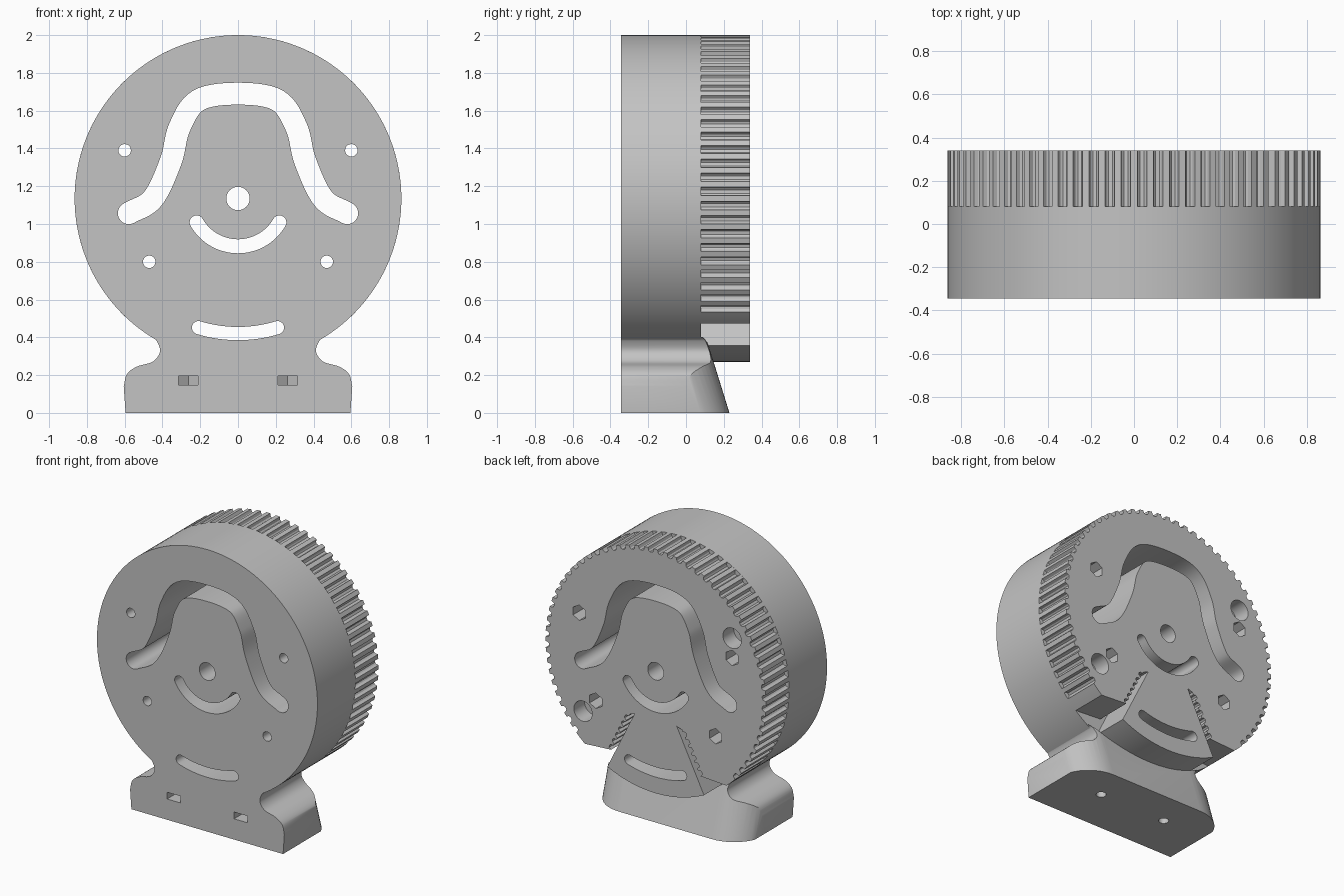
import bpy, bmesh
from math import sin, cos, pi, radians
from mathutils import Vector, Matrix

if "Cube" in bpy.data.objects:
    bpy.data.objects.remove(bpy.data.objects["Cube"])

AXLE_Z, RIM = 1.135, 0.865
FRONT, STEP, FLOOR, BACK = -0.345, 0.08, 0.22, 0.34

grey = bpy.data.materials.new("plain_grey")
grey.use_nodes = True
grey.diffuse_color = (0.55, 0.55, 0.55, 1)
grey.node_tree.nodes["Principled BSDF"].inputs["Base Color"].default_value = (0.55, 0.55, 0.55, 1)


def polar(deg, r):
    """Point around the axle, angle measured from straight down."""
    a = radians(deg)
    return Vector((r * sin(a), AXLE_Z - r * cos(a)))


def circle(x, y, r, n=32):
    return [Vector((x + r * sin(2 * pi * i / n), y + r * cos(2 * pi * i / n))) for i in range(n)]


def mirrored(half):
    """Close a right-hand outline with its mirror image."""
    return half + [Vector((-p.x, p.y)) for p in reversed(half)]


def smooth_path(pts, steps=8):
    pts = [Vector(p) for p in pts]
    ext = [2 * pts[0] - pts[1]] + pts + [2 * pts[-1] - pts[-2]]
    out = []
    for a, b, c, d in zip(ext, ext[1:], ext[2:], ext[3:]):
        for i in range(steps):
            t = i / steps
            out.append(0.5 * (2 * b + (c - a) * t + (2 * a - 5 * b + 4 * c - d) * t * t
                              + (3 * b - a - 3 * c + d) * t ** 3))
    return out + [pts[-1]]


def stroke(path, w):
    """Round-ended slot outline of half width w along a path."""
    out = []
    for line in (path, path[::-1]):
        for i, p in enumerate(line):
            t = (line[min(i + 1, len(line) - 1)] - line[max(i - 1, 0)]).normalized()
            n = Vector((-t.y, t.x))
            out.append(p + n * w)
        out += [p + (n * cos(pi * k / 12) + t * sin(pi * k / 12)) * w for k in range(1, 12)]
    return out


def slab(name, loops, lo, hi, upright=False):
    """Extrude outlines with holes along y, or along z when upright."""
    cu = bpy.data.curves.new(name, "CURVE")
    cu.dimensions, cu.fill_mode = "2D", "BOTH"
    cu.extrude = (hi - lo) / 2
    for loop in loops:
        sp = cu.splines.new("POLY")
        sp.points.add(len(loop) - 1)
        for pt, p in zip(sp.points, loop):
            pt.co = (p[0], p[1], 0, 1)
        sp.use_cyclic_u = True
    ob = bpy.data.objects.new(name, cu)
    bpy.context.collection.objects.link(ob)
    bpy.ops.object.select_all(action="DESELECT")
    ob.select_set(True)
    bpy.context.view_layer.objects.active = ob
    bpy.ops.object.convert(target="MESH")
    ob = bpy.context.object
    mid = (lo + hi) / 2
    if upright:
        ob.data.transform(Matrix.Translation((0, 0, mid)))
    else:
        ob.data.transform(Matrix.Translation((0, mid, 0)) @ Matrix.Rotation(pi / 2, 4, "X"))
    bm = bmesh.new()
    bm.from_mesh(ob.data)
    bmesh.ops.remove_doubles(bm, verts=bm.verts, dist=1e-5)
    bmesh.ops.recalc_face_normals(bm, faces=bm.faces)
    bm.to_mesh(ob.data)
    bm.free()
    ob.data.materials.clear()
    ob.data.materials.append(grey)
    return ob


def shade(ob):
    bpy.ops.object.select_all(action="DESELECT")
    ob.select_set(True)
    bpy.context.view_layer.objects.active = ob
    bpy.ops.object.shade_smooth_by_angle(angle=radians(30))


def boolean(ob, tool, operation):
    mod = ob.modifiers.new(operation, "BOOLEAN")
    mod.operation, mod.solver, mod.object = operation, "EXACT", tool
    bpy.ops.object.select_all(action="DESELECT")
    ob.select_set(True)
    bpy.context.view_layer.objects.active = ob
    bpy.ops.object.modifier_apply(modifier=mod.name)
    bpy.data.objects.remove(tool)


# Openings that pass through the whole wheel
arch = [(0.578, 1.057), (0.45, 1.135), (0.355, 1.335), (0.31, 1.51), (0.21, 1.655), (0, 1.69)]
arch += [(-x, z) for x, z in arch[-2::-1]]
through = [
    stroke(smooth_path(arch), 0.058),
    stroke([polar(a, 0.253) for a in range(-60, 61, 4)], 0.037),
    stroke([polar(a / 2, 0.715) for a in range(-34, 35, 4)], 0.035),
    circle(0, AXLE_Z, 0.062),
]
bolt_spots = [(s * x, z) for s in (1, -1) for x, z in ((0.6, 1.39), (0.47, 0.8))]
bolt_holes = [circle(x, z, 0.033, 20) for x, z in bolt_spots]
nut_recesses = [circle(x, z, 0.055, 6) for x, z in bolt_spots]
round_recesses = [circle(-0.6, 1.53, 0.072), circle(0.57, 0.70, 0.072)]

# Smooth front drum
drum = slab("front_drum", [circle(0, AXLE_Z, RIM, 144)] + through + bolt_holes, FRONT, STEP)
shade(drum)

# Toothed rear wheel: lower tongue, belt clamp slot, rim notch, rim teeth
half = [polar(a, RIM) for a in range(0, 27, 2)]
half.append(Vector((0.165, AXLE_Z - 0.345)))
start, end = Vector((0.205, AXLE_Z - 0.36)), Vector((0.35, AXLE_Z - 0.65))
along = (end - start) / 6
out = Vector((-along.y, along.x)).normalized() * 0.024
for k in range(6):
    half += [start + along * (k + f) + out * d
             for f, d in ((0, 0), (0.3, 0), (0.4, 0.8), (0.65, 1), (0.9, 0.8))]
half += [end] + [polar(a, RIM) for a in (40, 42, 44)]
for k in range(26, -1, -1):
    mid = 177.5 - 5 * k
    half += [polar(mid + a, RIM - d)
             for a, d in ((-1.5, 0), (-1.2, 0.02), (-0.6, 0.028), (0.6, 0.028), (1.2, 0.02), (1.5, 0))]
toothed = mirrored(half)
shade(slab("toothed_wheel", [toothed] + through + bolt_holes, STEP, FLOOR))
shade(slab("toothed_wheel_back", [toothed] + through + nut_recesses + round_recesses, FLOOR, BACK))

# Foot: waisted front outline under the drum
side = smooth_path([(0.605, 0.14), (0.588, 0.205), (0.535, 0.245), (0.45, 0.272),
                    (0.413, 0.325), (0.43, 0.38), (0.456, 0.403)], 6)
outline = [Vector((0.595, 0))] + side + [polar(a, RIM - 0.004) for a in range(31, 0, -2)]
foot = slab("foot", [mirrored(outline)], FRONT, 0.3)

# Rounded rear corners and leaning back of the foot
r, wide, deep = 0.25, 0.615, 0.23
corner = [Vector((wide - r + r * cos(a * pi / 24), deep - r + r * sin(a * pi / 24))) for a in range(13)]
plan = slab("foot_plan", [mirrored([Vector((wide, -0.5))] + corner)], -0.1, 0.6, True)
for v in plan.data.vertices:
    if v.co.y > -0.4:
        v.co.y -= 0.31 * v.co.z
boolean(foot, plan, "INTERSECT")

# Nut pockets from the front and bolt holes from below
for s in (1, -1):
    x = s * 0.2625
    w = 0.052
    pocket = [(x - w, -0.5), (x + w, -0.5), (x + w, 0), (x, 0.04), (x - w, 0)]
    boolean(foot, slab("pocket_cutter", [pocket], 0.147, 0.195, True), "DIFFERENCE")
    boolean(foot, slab("bolt_cutter", [circle(x, -0.016, 0.033, 20)], -0.1, 0.24, True), "DIFFERENCE")
shade(foot)
